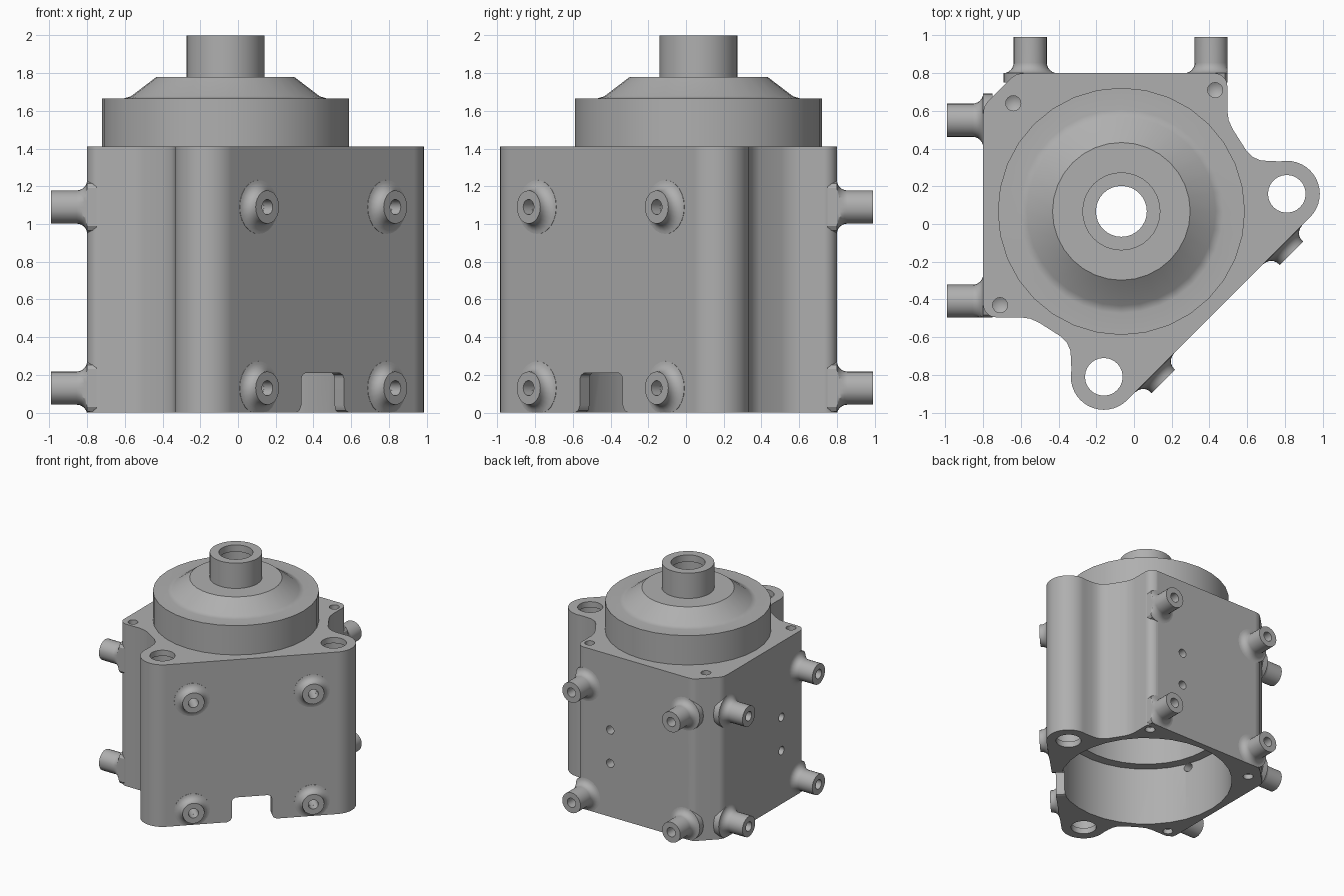
import bpy, bmesh
from math import sin, cos, pi, radians, sqrt
from mathutils import Matrix, Vector

cube = bpy.data.objects.get("Cube")
if cube:
    bpy.data.objects.remove(cube)

grey = bpy.data.materials.new("machined_grey")
grey.use_nodes = True
colour = (0.43, 0.43, 0.43, 1)
grey.diffuse_color = colour
for node in grey.node_tree.nodes:
    if node.type == 'BSDF_PRINCIPLED':
        node.inputs["Base Color"].default_value = colour

AXIS = Matrix.Translation((-0.067, 0.067, 0))
HEIGHT = 1.41
DIAG = Vector((1, -1, 0)).normalized()
ALONG = Vector((1, 1, 0)).normalized()
UP = Vector((0, 0, 1))


def mirror(p):
    """Reflect a plan point across the diagonal symmetry line."""
    return (-p[1], -p[0])


def arc(cx, cy, r, a, b, steps):
    angles = [radians(a + (b - a) * i / steps) for i in range(steps + 1)]
    return [(cx + r * cos(t), cy + r * sin(t)) for t in angles]


def frame(origin, normal):
    """Matrix whose local z points out along a wall normal."""
    side = UP.cross(normal)
    m = Matrix((side, UP, normal)).transposed().to_4x4()
    return Matrix.Translation(origin) @ m


def lathe(bm, profile, segs, matrix):
    """Spin an (r, h) profile around local z."""
    verts = [bm.verts.new((r, 0, h)) for r, h in profile]
    edges = [bm.edges.new(pair) for pair in zip(verts, verts[1:])]
    out = bmesh.ops.spin(bm, geom=verts + edges, axis=(0, 0, 1), cent=(0, 0, 0),
                         angle=2 * pi, steps=segs, use_merge=True)
    new = set(verts)
    for e in edges:
        stack = [e.verts[0]]
        seen = set(stack)
        while stack:
            for le in stack.pop().link_edges:
                for v in le.verts:
                    if v not in seen:
                        seen.add(v)
                        stack.append(v)
        new |= seen
        break
    bmesh.ops.transform(bm, matrix=matrix, verts=list(new))
    bmesh.ops.remove_doubles(bm, verts=list(new), dist=1e-5)


def prism(bm, points, z0, z1, matrix=Matrix()):
    low = [bm.verts.new(matrix @ Vector((x, y, z0))) for x, y in points]
    high = [bm.verts.new(matrix @ Vector((x, y, z1))) for x, y in points]
    bm.faces.new(low)
    bm.faces.new(high)
    for i in range(len(points)):
        j = (i + 1) % len(points)
        bm.faces.new((low[i], low[j], high[j], high[i]))


def finish(bm, name):
    bmesh.ops.recalc_face_normals(bm, faces=bm.faces[:])
    mesh = bpy.data.meshes.new(name)
    bm.to_mesh(mesh)
    bm.free()
    mesh.materials.append(grey)
    ob = bpy.data.objects.new(name, mesh)
    bpy.context.scene.collection.objects.link(ob)
    return ob


def activate(ob):
    bpy.ops.object.select_all(action='DESELECT')
    ob.select_set(True)
    bpy.context.view_layer.objects.active = ob


def smooth(ob):
    activate(ob)
    bpy.ops.object.shade_smooth_by_angle(angle=radians(30))
    ob.modifiers.new("weighted", 'WEIGHTED_NORMAL').keep_sharp = True


def cut(ob, bm, name):
    tool = finish(bm, name)
    tool.hide_render = True
    mod = ob.modifiers.new(name, 'BOOLEAN')
    mod.operation, mod.solver, mod.object = 'DIFFERENCE', 'EXACT', tool
    activate(ob)
    bpy.ops.object.modifier_apply(modifier=name)
    bpy.data.objects.remove(tool)


# Housing block: half an outline, mirrored across the diagonal
half = [(-0.65, 0.775), (-0.62, 0.795), (-0.58, 0.8)]
half += arc(0.425, 0.73, 0.07, 90, 0, 6)
half += [(0.495, 0.60), (0.502, 0.55), (0.522, 0.505), (0.595, 0.39),
         (0.63, 0.355), (0.67, 0.338), (0.72, 0.333)]
half += arc(0.81, 0.16, 0.175, 100, -45, 16)
bm = bmesh.new()
prism(bm, half + [mirror(p) for p in reversed(half)], 0, HEIGHT)
housing = finish(bm, "housing")

# Stepped main bore
bm = bmesh.new()
lathe(bm, [(0, -0.1), (0.68, -0.1), (0.68, 0.5), (0.6, 0.5), (0.6, 1.6), (0, 1.6)], 32, AXIS)
cut(housing, bm, "main_bore")

# Wall stations: origin on the wall, normal, tube length
stations = []
for z in (1.09, 0.13):
    for s in (-0.55, 0.41):
        stations.append((Vector((s, 0.8, z)), Vector((0, 1, 0)), 0.19))
        stations.append((Vector((-0.8, -s, z)), Vector((-1, 0, 0)), 0.19))
    for u in (-0.48, 0.48):
        stations.append((Vector((0.45, -0.45, z)) + ALONG * u, DIAG, 0.064))

bm = bmesh.new()


def drill(r, depth, matrix):
    """Blind hole with a conical tip, going down local -z."""
    lathe(bm, [(0, 0.03), (r, 0.03), (r, -depth), (0, -depth - r * 0.6)], 16, matrix)


# Guide holes through the two ears, wider between their end lips
ear_hole = [(0, -0.1), (0.1, -0.1), (0.1, 0.05), (0.122, 0.05),
            (0.122, 1.36), (0.1, 1.36), (0.1, 1.5), (0, 1.5)]
for p in ((0.81, 0.16), mirror((0.81, 0.16))):
    lathe(bm, ear_hole, 24, Matrix.Translation((*p, 0)))
# Screw holes in the top and bottom faces
for p in ((-0.64, 0.64), (0.43, 0.71), mirror((0.43, 0.71))):
    drill(0.04, 0.13, Matrix.Translation((*p, HEIGHT)))
    drill(0.04, 0.04, Matrix.Translation((*p, 0)) @ Matrix.Rotation(pi, 4, 'X'))
# Port holes in the back and side walls
for z in (0.755, 0.465):
    drill(0.036, 0.3, frame((0.17, 0.8, z), Vector((0, 1, 0))))
    drill(0.036, 0.3, frame((-0.8, -0.17, z), Vector((-1, 0, 0))))
# Bores behind the tubes
for origin, normal, length in stations:
    drill(0.04, 0.1, frame(origin, normal))
# Notch at the foot of the diagonal wall
side = [(-0.2, -0.02), (-0.2, 0), (-0.172, 0.012), (-0.16, 0.04),
        (-0.16, 0.18), (-0.15, 0.2), (-0.13, 0.21)]
prism(bm, side + [(-u, z) for u, z in reversed(side)], -0.2, 0.05,
      frame((0.45, -0.45, 0), DIAG))
cut(housing, bm, "holes")
smooth(housing)

# Domed cap with neck, hollow inside
bm = bmesh.new()
lathe(bm, [(0.655, HEIGHT), (0.655, 1.665), (0.54, 1.665), (0.5, 1.677), (0.365, 1.78),
           (0.207, 1.78), (0.207, 2.0), (0.135, 2.0), (0.135, 1.94), (0.16, 1.94),
           (0.16, 1.72), (0.33, 1.72), (0.48, 1.6), (0.6, 1.6), (0.6, HEIGHT)], 32, AXIS)
smooth(finish(bm, "cap"))

# Tubes with filleted roots, trimmed flush with the housing edges
for n, (origin, normal, length) in enumerate(stations):
    root = [(0.143 - 0.055 * sin(t), 0.055 - 0.055 * cos(t))
            for t in [i * pi / 12 for i in range(7)]]
    bm = bmesh.new()
    lathe(bm, [(0.143, -0.05)] + root + [(0.088, length), (0.04, length), (0.04, -0.02)],
          24, frame(origin, normal))
    for v in bm.verts:
        v.co.z = max(v.co.z, 0.002)
        if normal != DIAG:
            v.co.x = min(v.co.x, 0.496)
            v.co.y = max(v.co.y, -0.496)
    bmesh.ops.dissolve_degenerate(bm, dist=1e-5, edges=bm.edges[:])
    smooth(finish(bm, "tube_%d" % (n + 1)))
